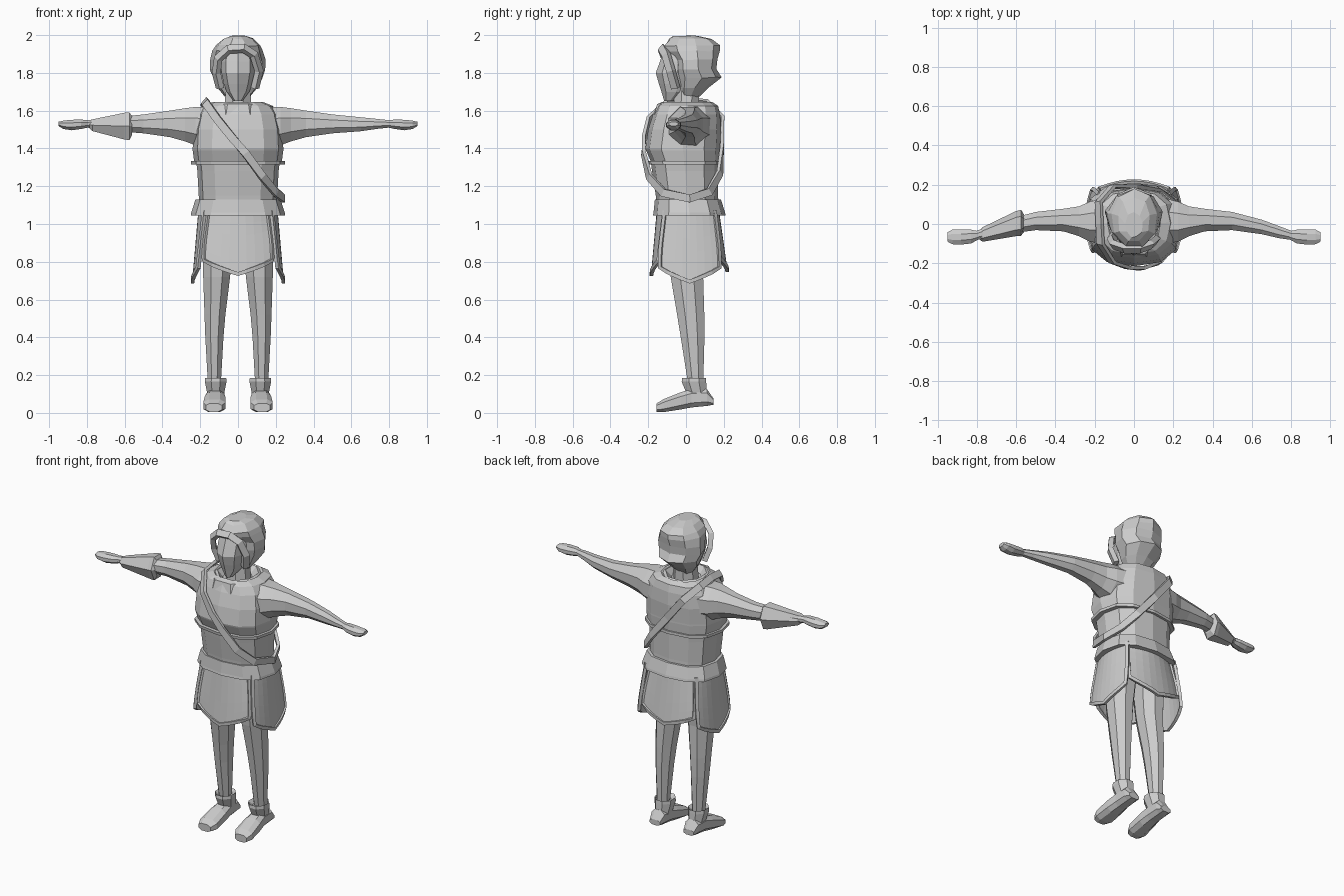
import bpy, bmesh, math, random
from mathutils import Vector

random.seed(4)
clay = bpy.data.materials.new("light_grey")
clay.diffuse_color = (0.6, 0.6, 0.6, 1)


def make(name, verts, faces):
    me = bpy.data.meshes.new(name)
    me.from_pydata(verts, [], faces)
    bm = bmesh.new()
    bm.from_mesh(me)
    bmesh.ops.recalc_face_normals(bm, faces=bm.faces)
    bm.to_mesh(me)
    bm.free()
    me.materials.append(clay)
    ob = bpy.data.objects.new(name, me)
    bpy.context.collection.objects.link(ob)
    return ob


def loft(name, rings, n=10, axis="z", power=1.0, turn=0.0, side=1, jitter=0.0):
    """Skin capped rings (t, a, half_a, b, half_b) along an axis."""
    verts, faces = [], []
    for t, a, ha, b, hb in rings:
        for i in range(n):
            w = 2 * math.pi * (i + turn) / n
            c, s = math.cos(w), math.sin(w)
            u = a + ha * math.copysign(abs(c) ** power, c)
            v = b + hb * math.copysign(abs(s) ** power, s)
            p = {"z": (u, v, t), "x": (t, u, v), "y": (u, t, v)}[axis]
            j = [random.uniform(-jitter, jitter) for _ in range(3)]
            verts.append(((p[0] + j[0]) * side, p[1] + j[1], p[2] + j[2]))
    for r in range(len(rings) - 1):
        for i in range(n):
            k = (i + 1) % n
            faces.append((r * n + i, r * n + k, (r + 1) * n + k, (r + 1) * n + i))
    faces += [tuple(range(n)), tuple(range(len(verts) - n, len(verts)))]
    return make(name, verts, faces)


def ribbon(name, pts, width, thick, closed=False, top=9.0):
    """Flat band along a path, facing away from the body axis."""
    pts = [Vector(p) for p in pts]
    m = len(pts)
    verts, faces = [], []
    for i, p in enumerate(pts):
        a = pts[i - 1] if closed or i > 0 else p
        b = pts[(i + 1) % m] if closed or i < m - 1 else p
        t = (b - a).normalized()
        out = p - Vector((0, 0, min(p.z, top)))
        out = (out - t * out.dot(t)).normalized()
        w = t.cross(out) * width / 2
        o = out * thick / 2
        verts += [p + w + o, p - w + o, p - w - o, p + w - o]
    for i in range(m if closed else m - 1):
        k = (i + 1) % m
        for j in range(4):
            l = (j + 1) % 4
            faces.append((i * 4 + j, i * 4 + l, k * 4 + l, k * 4 + j))
    if not closed:
        faces += [(0, 1, 2, 3), tuple(range(4 * m - 4, 4 * m))]
    return make(name, verts, faces)


def body_ring(z, rx, front, back):
    return (z, 0, rx, (front + back) / 2, (back - front) / 2)


# Tunic body, vest and collar
loft("tunic", [body_ring(*r) for r in (
    (0.98, .17, -.12, .15), (1.05, .20, -.15, .175), (1.15, .208, -.16, .17),
    (1.28, .215, -.18, .17), (1.36, .225, -.19, .17))], 12, power=.8)
loft("vest", [body_ring(*r) for r in (
    (1.33, .232, -.185, .175), (1.39, .24, -.212, .18), (1.40, .24, -.215, .18),
    (1.50, .235, -.20, .185), (1.58, .215, -.175, .18), (1.625, .185, -.155, .17),
    (1.645, .135, -.13, .14), (1.61, .085, -.09, .09))], 12, power=.8)
loft("vest_hem", [body_ring(1.315, .248, -.205, .185),
                  body_ring(1.333, .248, -.208, .185)], 12, power=.8)
loft("collar", [body_ring(*r) for r in (
    (1.58, .165, -.18, .15), (1.635, .145, -.165, .15),
    (1.645, .12, -.13, .13), (1.60, .08, -.09, .08))], 8, turn=.5)
loft("belt", [body_ring(1.045, .25, -.175, .21), body_ring(1.06, .248, -.172, .207),
              body_ring(1.13, .225, -.165, .185)], 12, power=.8)

# Diagonal strap, over one shoulder and under the other arm
ribbon("strap", [(-.17, -.10, 1.64), (-.11, -.195, 1.555), (-.03, -.222, 1.455),
                 (.04, -.226, 1.375), (.13, -.195, 1.25), (.20, -.12, 1.165),
                 (.24, .02, 1.135), (.20, .125, 1.17), (.12, .18, 1.27),
                 (0, .192, 1.42), (-.11, .19, 1.56), (-.18, .11, 1.64),
                 (-.175, 0, 1.65)], .042, .018, True, 1.5)


# Skirt panels with pointed hems and raised edging
def panel(name, half, half_low, d0, d1, curve, z_edge, z_mid, centre, place):
    cols, rows = 8, 5

    def point(i, r, lift=0.0):
        u, v = 2 * i / cols - 1, r / rows
        bottom = z_edge + (z_mid - z_edge) * (1 - abs(u)) ** .8
        w = half + (half_low - half) * min(1, v * 1.4)
        depth = d0 + (d1 - d0) * v - curve * u * u + lift
        return place(centre + u * w, depth, 1.07 + (bottom - 1.07) * v)

    verts = [point(i, r) for r in range(rows + 1) for i in range(cols + 1)]
    n = cols + 1
    faces = [(r * n + i, r * n + i + 1, (r + 1) * n + i + 1, (r + 1) * n + i)
             for r in range(rows) for i in range(cols)]
    ob = make(name, verts, faces)
    mod = ob.modifiers.new("thickness", "SOLIDIFY")
    mod.thickness = .01
    mod.offset = 0
    path = [point(0, r, .003) for r in range(rows)]
    path += [point(i, rows, .003) for i in range(n)]
    path += [point(cols, r, .003) for r in reversed(range(rows))]
    ribbon(name + "_edging", path, .02, .018)


panel("front_panel", .155, .18, .15, .18, .04, .81, .735, 0, lambda a, d, z: (a, -d, z))
panel("back_panel", .155, .18, .17, .215, .04, .82, .755, 0, lambda a, d, z: (a, d, z))
for s, label in ((1, "left"), (-1, "right")):
    panel(label + "_side_panel", .13, .155, .205, .238, .03, .77, .695, .02,
          lambda a, d, z, s=s: (s * d, a, z))

    # Legs
    loft(label + "_leg", [
        (1.04, .095, .085, .01, .12), (.85, .108, .085, .005, .105),
        (.72, .113, .077, .005, .093), (.52, .122, .06, .025, .078),
        (.40, .125, .052, .035, .068), (.17, .125, .038, .05, .045)],
        8, side=s, turn=.5)
    # Boots
    loft(label + "_boot_cuff", [
        (.06, .12, .045, .06, .065), (.11, .118, .05, .055, .06),
        (.165, .118, .062, .042, .07), (.185, .118, .06, .042, .068),
        (.165, .12, .04, .045, .045)], 8, side=s, turn=.5)
    loft(label + "_foot", [
        (-.155, .128, .045, .028, .024), (-.12, .125, .062, .038, .036),
        (-.03, .122, .058, .063, .048), (.03, .12, .05, .078, .052),
        (.11, .12, .048, .082, .048), (.145, .12, .038, .06, .018)],
        8, axis="y", power=.75, side=s, turn=.5)

    # Sleeves, arms and hands
    loft(label + "_arm", [
        (.16, .015, .125, 1.515, .115), (.225, .012, .11, 1.518, .11),
        (.28, .014, .082, 1.525, .095), (.36, .02, .062, 1.53, .076),
        (.50, .015, .05, 1.53, .054), (.65, -.015, .04, 1.528, .04),
        (.74, -.042, .033, 1.53, .028), (.81, -.06, .024, 1.53, .02)],
        8, axis="x", side=s, turn=.5)
    loft(label + "_hand", [
        (.79, -.058, .022, 1.53, .02), (.83, -.064, .038, 1.528, .027),
        (.88, -.066, .042, 1.524, .03), (.925, -.066, .04, 1.525, .024),
        (.95, -.066, .025, 1.53, .012)], 8, axis="x", side=s, turn=.5)

# Bracer on one forearm
loft("bracer", [(.56, .004, .045, 1.52, .055), (.575, .006, .066, 1.518, .085),
                (.60, .002, .064, 1.518, .082), (.77, -.053, .037, 1.523, .036),
                (.785, -.057, .024, 1.526, .022)], 6, axis="x", side=-1)

# Head
loft("neck", [(1.58, 0, .08, 0, .075), (1.72, 0, .07, .005, .07)], 8, turn=.5)
loft("face", [(1.65, 0, .022, -.085, .03), (1.70, 0, .06, -.05, .08),
              (1.74, 0, .075, -.045, .098), (1.80, 0, .088, -.045, .115),
              (1.86, 0, .09, -.04, .098), (1.93, 0, .08, -.03, .085)], 8)
loft("hair", [(1.665, 0, .06, .015, .05), (1.72, 0, .105, .035, .085),
              (1.775, 0, .132, .06, .125), (1.82, 0, .15, .045, .115),
              (1.87, 0, .148, .045, .125), (1.915, 0, .135, .03, .15),
              (1.945, 0, .12, .028, .15), (1.98, 0, .085, .022, .115),
              (1.996, 0, .045, -.005, .065)], 9, turn=.25, jitter=.004)
# Swept hair framing the face
ribbon("hair_fringe", [(-.095, -.055, 1.72), (-.115, -.08, 1.80), (-.105, -.105, 1.875),
                       (-.05, -.125, 1.925), (.03, -.125, 1.93), (.085, -.105, 1.895),
                       (.112, -.08, 1.81), (.09, -.055, 1.72)], .04, .03, top=1.83)
